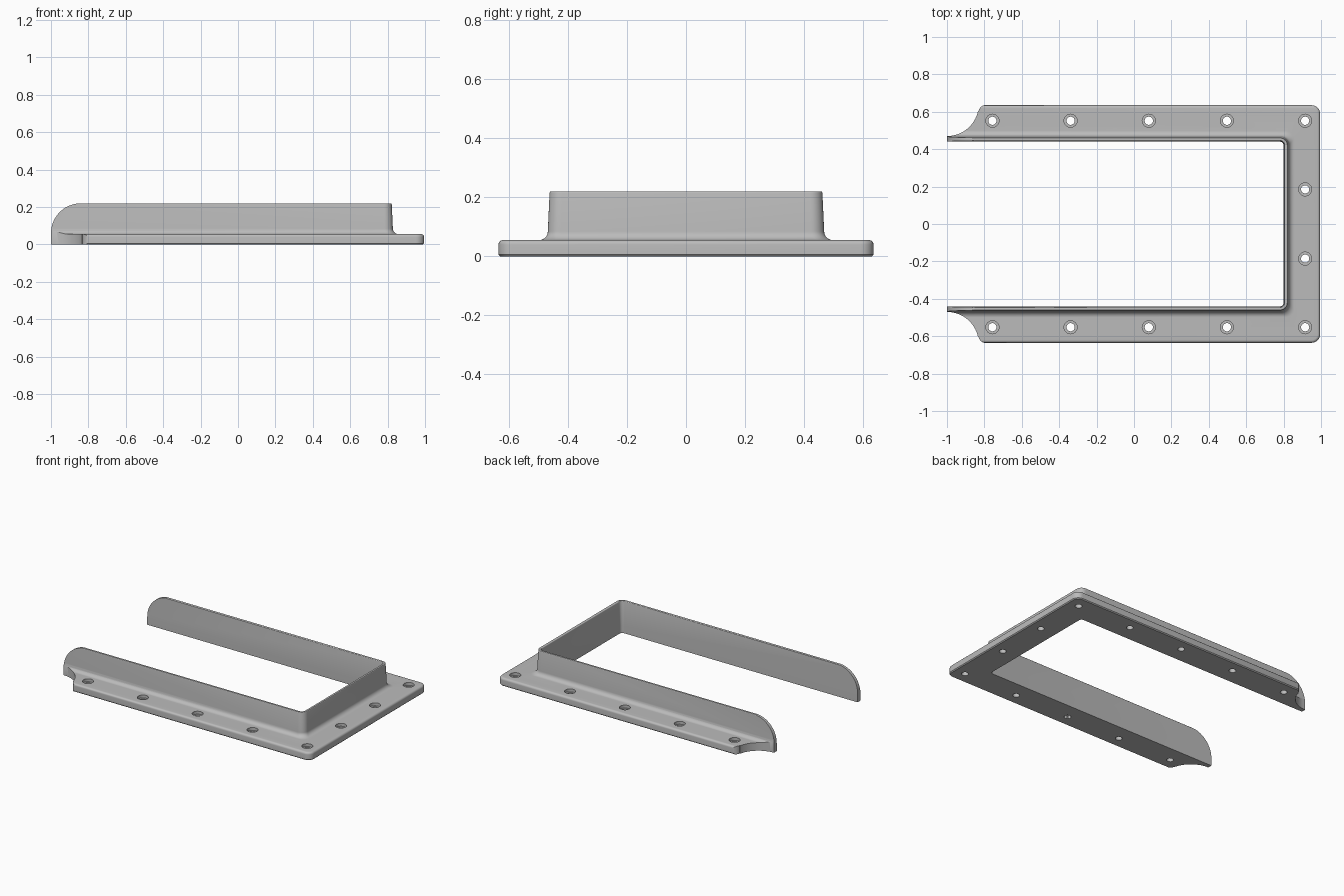
import bpy, bmesh
from math import sin, cos, pi, radians

old = bpy.data.objects.get("Cube")
if old:
    bpy.data.objects.remove(old, do_unlink=True)

INNER_X, INNER_Y, WIDTH = 0.80, 0.44, 0.195   # opening and flange width
FLANGE, TOP = 0.055, 0.22                     # heights
EDGE, CORNER = 0.015, 0.045                   # flange edge and corner radii

grey = bpy.data.materials.new("plain_grey")
grey.use_nodes = True
colour = (0.5, 0.5, 0.5, 1)
grey.diffuse_color = colour
grey.node_tree.nodes["Principled BSDF"].inputs["Base Color"].default_value = colour


def arc(cx, cy, r, a, b, n):
    """Points on an arc from angle a to b in degrees."""
    angles = [radians(a + (b - a) * i / n) for i in range(n + 1)]
    return [(cx + r * cos(t), cy + r * sin(t)) for t in angles]


def make_object(name, bm):
    bmesh.ops.recalc_face_normals(bm, faces=bm.faces)
    mesh = bpy.data.meshes.new(name)
    bm.to_mesh(mesh)
    bm.free()
    mesh.materials.append(grey)
    obj = bpy.data.objects.new(name, mesh)
    bpy.context.collection.objects.link(obj)
    return obj


def loft(name, rings):
    """Closed solid through a list of equal-sized rings, capped at both ends."""
    bm = bmesh.new()
    rows = [[bm.verts.new(p) for p in ring] for ring in rings]
    n = len(rows[0])
    for a, b in zip(rows, rows[1:]):
        for i in range(n):
            j = (i + 1) % n
            bm.faces.new((a[i], a[j], b[j], b[i]))
    bm.faces.new(rows[0])
    bm.faces.new(rows[-1])
    return make_object(name, bm)


def cut(target, cutter):
    cutter.hide_render = True
    mod = target.modifiers.new("cut", "BOOLEAN")
    mod.operation = "DIFFERENCE"
    mod.solver = "EXACT"
    mod.object = cutter
    bpy.context.view_layer.objects.active = target
    bpy.ops.object.modifier_apply(modifier=mod.name)
    bpy.data.objects.remove(cutter, do_unlink=True)


# Cross-section as (distance outward from opening, height)
profile = [(0, 0), (0, 0.05), (0.004, TOP - 0.005)]
profile += arc(0.009, TOP - 0.005, 0.005, 180, 90, 3)[1:]
profile += arc(0.017, TOP - 0.005, 0.005, 90, 0, 3)
profile += arc(0.058, FLANGE + 0.03, 0.03, 180, 270, 8)
profile += arc(WIDTH - EDGE, FLANGE - EDGE, EDGE, 90, 0, 5)
profile += [(WIDTH, 0.006), (WIDTH - 0.006, 0)]


def u_path(d):
    """U-shaped plan path at distance d from the opening, with rounded corners."""
    r = min(0.02 + d, CORNER, CORNER + 2 * EDGE)
    if d > WIDTH - EDGE - 0.001:
        r = CORNER - (WIDTH - d)
    x, y = INNER_X + d, INNER_Y + d
    path = [(-1, -y)]
    path += arc(x - r, -y + r, r, -90, 0, 8)
    path += arc(x - r, y - r, r, 0, 90, 8)
    return path + [(-1, y)]


# Flange and upright wall in one sweep
paths = [(u_path(d), z) for d, z in profile]
stations = len(paths[0][0])
frame = loft("flanged_frame",
             [[(*path[k], z) for path, z in paths] for k in range(stations)])

# Concave notch at each open end of the flange
notch = [(-1.1, 0.47)] + arc(-1, 0.64, 0.17, -90, -12, 16)
notch += arc(-0.79, 0.595, 0.042, 170, 90, 8) + [(-0.79, 0.7), (-1.1, 0.7)]
for side in (1, -1):
    cut(frame, loft("notch_cutter",
                    [[(x, side * y, z) for x, y in notch] for z in (-0.1, 0.4)]))

# Rounded upper ends of the wall
end = arc(-0.84, 0.06, 0.16, 180, 90, 20)
end += [(-0.84, 0.3), (-1.1, 0.3), (-1.1, 0.06)]
cut(frame, loft("end_cutter",
                [[(x, y, z) for x, z in end] for y in (-0.8, 0.8)]))

# Counterbored screw holes
holes = [(-0.757 + 0.418 * i, s * 0.552) for i in range(5) for s in (1, -1)]
holes += [(0.915, s * 0.185) for s in (1, -1)]
for hx, hy in holes:
    rings = []
    for r, z in ((0.022, -0.1), (0.022, 0.035), (0.035, 0.035), (0.035, 0.1)):
        rings.append([(*p, z) for p in arc(hx, hy, r, 0, 360, 24)[:-1]])
    cut(frame, loft("hole_cutter", rings))

# Smooth curved faces, sharp edges kept
bpy.ops.object.select_all(action="DESELECT")
frame.select_set(True)
bpy.context.view_layer.objects.active = frame
bpy.ops.object.shade_smooth_by_angle(angle=radians(30))
